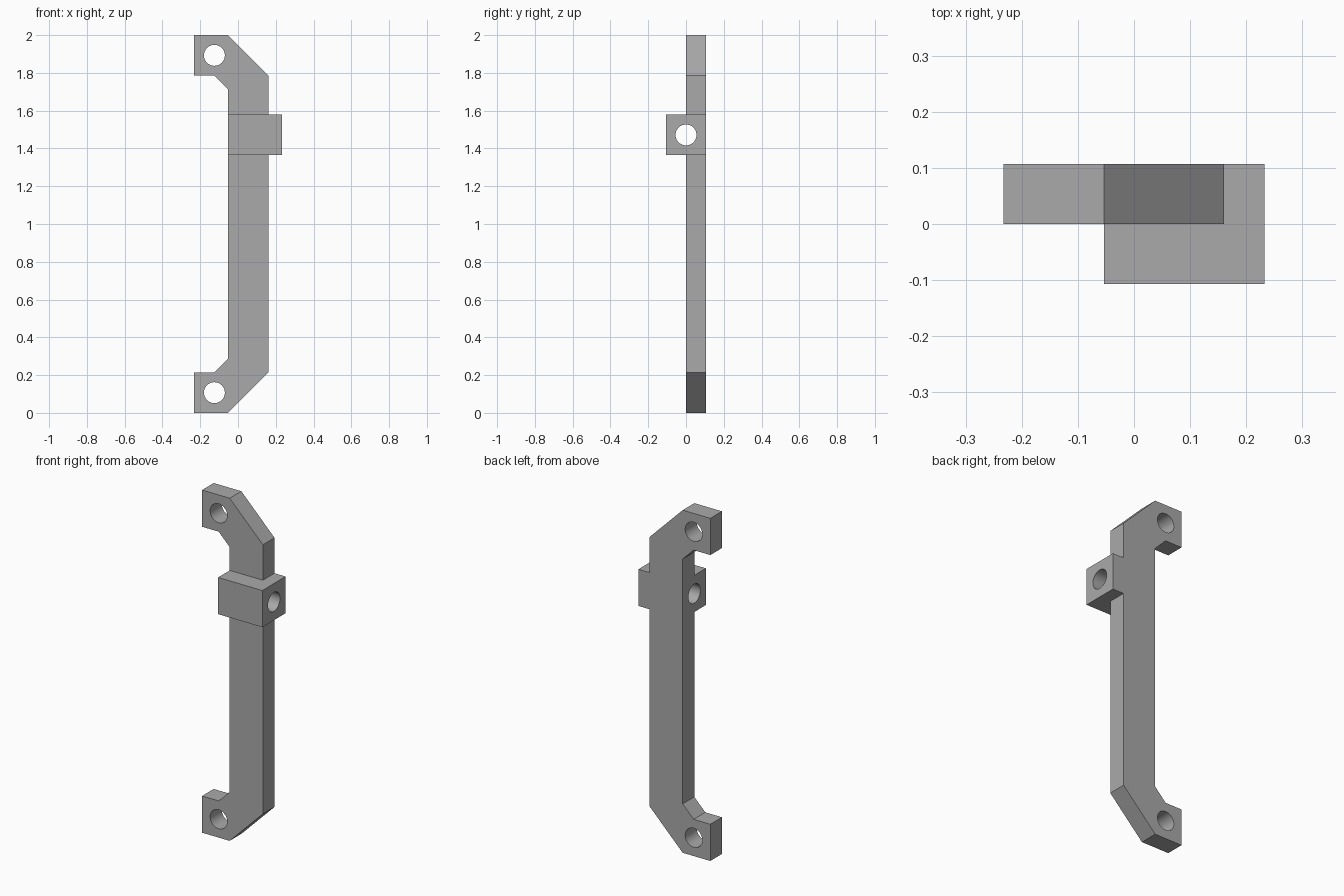
import bpy
import bmesh
from math import pi, radians
from mathutils import Matrix

if "Cube" in bpy.data.objects:
    bpy.data.objects.remove(bpy.data.objects["Cube"])

U = 2 / 56          # design unit: the handle is 56 units tall
HOLE_R = 1.55 * U

grey = bpy.data.materials.new("plain grey")
grey.use_nodes = True
grey.diffuse_color = (0.4, 0.4, 0.4, 1)
grey.node_tree.nodes["Principled BSDF"].inputs["Base Color"].default_value = (0.4, 0.4, 0.4, 1)


def make_object(name, bm):
    bmesh.ops.recalc_face_normals(bm, faces=bm.faces)
    mesh = bpy.data.meshes.new(name)
    bm.to_mesh(mesh)
    bm.free()
    mesh.materials.append(grey)
    obj = bpy.data.objects.new(name, mesh)
    bpy.context.collection.objects.link(obj)
    return obj


def plate(name, outline, y0, y1):
    """Extrude an x-z outline from y0 to y1."""
    bm = bmesh.new()
    face = bm.faces.new([bm.verts.new((x * U, y0 * U, z * U)) for x, z in outline])
    ext = bmesh.ops.extrude_face_region(bm, geom=[face])["geom"]
    moved = [g for g in ext if isinstance(g, bmesh.types.BMVert)]
    bmesh.ops.translate(bm, verts=moved, vec=(0, (y1 - y0) * U, 0))
    return make_object(name, bm)


def drill(name, centre, axis):
    """Round cutter along the given axis."""
    bm = bmesh.new()
    bmesh.ops.create_cone(bm, cap_ends=True, segments=48,
                          radius1=HOLE_R, radius2=HOLE_R, depth=30 * U)
    bmesh.ops.rotate(bm, verts=bm.verts, matrix=Matrix.Rotation(pi / 2, 3, axis))
    bmesh.ops.translate(bm, verts=bm.verts, vec=[c * U for c in centre])
    return make_object(name, bm)


def combine(target, tool, operation):
    mod = target.modifiers.new(operation.lower(), "BOOLEAN")
    mod.operation = operation
    mod.solver = "EXACT"
    mod.object = tool
    bpy.context.view_layer.objects.active = target
    bpy.ops.object.modifier_apply(modifier=mod.name)
    bpy.data.objects.remove(tool)


# Handle bar with an angled mounting ear at each end
lower = [(-1.5, 8), (-3.5, 6), (-6.5, 6), (-6.5, 0), (-1.5, 0), (4.5, 6)]
upper = [(x, 56 - z) for x, z in reversed(lower)]
handle = plate("handle_bracket", lower + upper, 0, 3)

# Cross-drilled pivot block, flush with the back of the bar
block = plate("pivot_block", [(-1.5, 38.2), (6.5, 38.2), (6.5, 44.2), (-1.5, 44.2)], -3, 3)
combine(handle, block, "UNION")

# Mounting holes through the ears and a pivot hole through the block
for centre, axis in (((-3.5, 0, 3), "X"), ((-3.5, 0, 53), "X"), ((0, 0, 41.2), "Y")):
    combine(handle, drill("hole_cutter", centre, axis), "DIFFERENCE")

# Smooth hole walls, sharp edges elsewhere
bpy.ops.object.select_all(action="DESELECT")
handle.select_set(True)
bpy.context.view_layer.objects.active = handle
bpy.ops.object.shade_smooth_by_angle(angle=radians(30))
